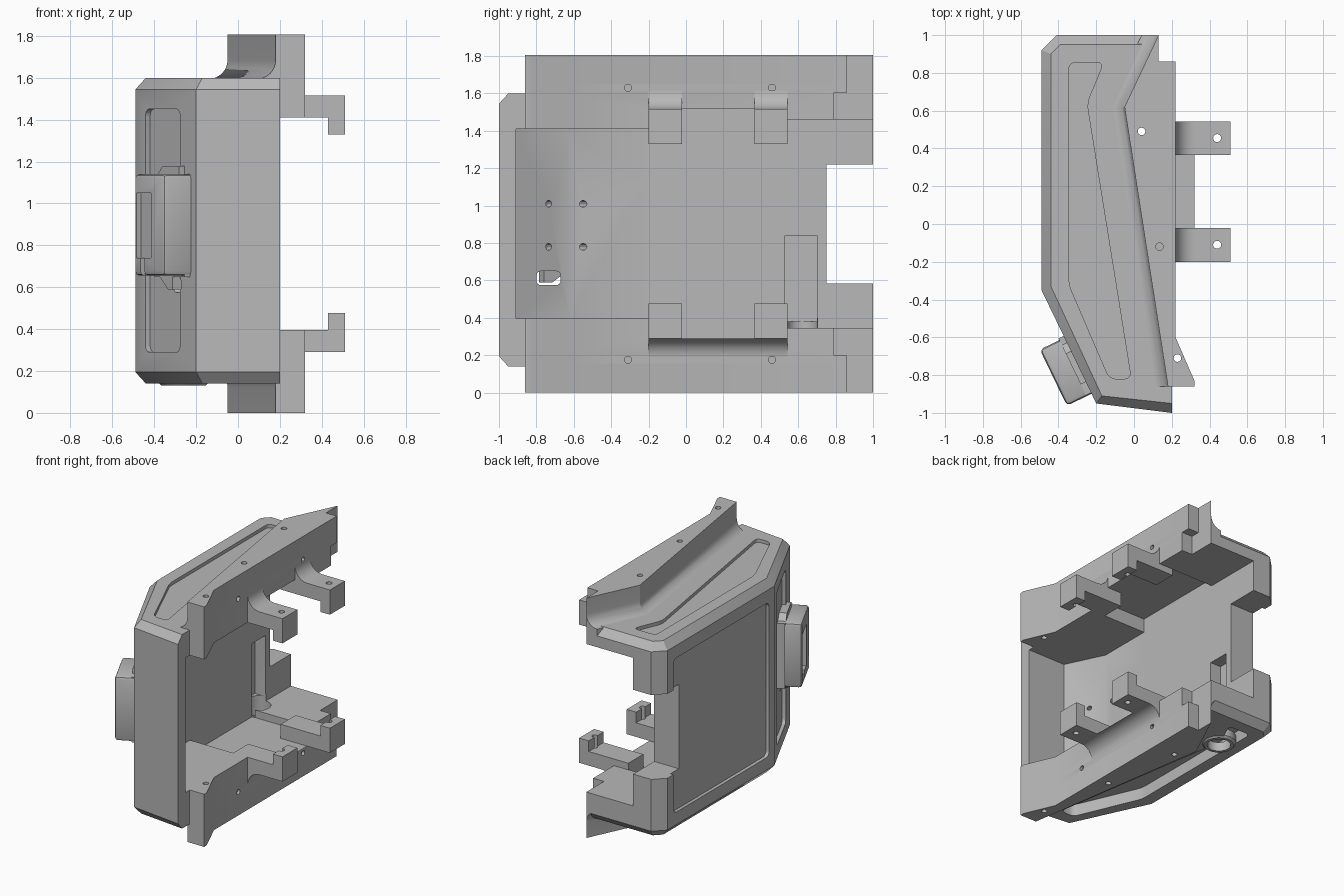
import bpy, bmesh, math
from mathutils import Vector

cube = bpy.data.objects.get("Cube")
if cube:
    bpy.data.objects.remove(cube)

MID = 0.903  # mirror height
grey = bpy.data.materials.new("plain grey")
grey.use_nodes = True
COL = (0.48, 0.48, 0.48, 1)
grey.diffuse_color = COL
grey.node_tree.nodes["Principled BSDF"].inputs["Base Color"].default_value = COL

# Slanted front-right face: along, outward, start corner
ALONG, OUT = Vector((0.435, -0.9, 0)), Vector((-0.9, -0.435, 0))
CORNER = Vector((-0.49, -0.35, 0))


def place(axis, p, q, h):
    if axis == "x":
        return Vector((h, p, q))
    if axis == "y":
        return Vector((p, h, q))
    if axis == "slant":
        return CORNER + ALONG * p + OUT * h + Vector((0, 0, q))
    return Vector((p, q, h))


def loft(name, rings, axis="z", bevel=0, edge_bevel=0):
    """Skin rings given as (height, outline); bevel rounds the long edges."""
    bm = bmesh.new()
    loops = [[bm.verts.new(place(axis, p, q, h)) for p, q in pts] for h, pts in rings]
    n = len(loops[0])
    sides = []
    for a, b in zip(loops, loops[1:]):
        for i in range(n):
            j = (i + 1) % n
            bm.faces.new((a[i], a[j], b[j], b[i]))
            sides.append(bm.edges.get((a[i], b[i])))
    bm.faces.new(loops[0])
    end = bm.faces.new(loops[-1])
    bmesh.ops.recalc_face_normals(bm, faces=bm.faces[:])
    if edge_bevel:
        bmesh.ops.bevel(bm, geom=sides + list(end.edges), offset=edge_bevel,
                        segments=2, profile=0.5, affect="EDGES")
    elif bevel:
        bmesh.ops.bevel(bm, geom=sides, offset=bevel, segments=4,
                        profile=0.5, affect="EDGES")
    bmesh.ops.recalc_face_normals(bm, faces=bm.faces[:])
    mesh = bpy.data.meshes.new(name)
    bm.to_mesh(mesh)
    bm.free()
    mesh.materials.append(grey)
    ob = bpy.data.objects.new(name, mesh)
    bpy.context.scene.collection.objects.link(ob)
    return ob


def prism(name, pts, a, b, axis="z", **kw):
    return loft(name, [(a, pts), (b, pts)], axis, **kw)


def rect(p0, p1, q0, q1):
    return [(p0, q0), (p1, q0), (p1, q1), (p0, q1)]


def circle(p, q, r, n=24):
    return [(p + r * math.cos(math.tau * i / n), q + r * math.sin(math.tau * i / n))
            for i in range(n)]


def flip(pts):
    return [(p, 2 * MID - q) for p, q in pts]


def cut(ob, cutters):
    for c in cutters:
        c.hide_render = True
        m = ob.modifiers.new("cut", "BOOLEAN")
        m.operation, m.solver, m.object = "DIFFERENCE", "EXACT", c
    bpy.context.view_layer.update()
    dg = bpy.context.evaluated_depsgraph_get()
    mesh = bpy.data.meshes.new_from_object(ob.evaluated_get(dg))
    ob.modifiers.clear()
    ob.data = mesh


parts, helpers = [], []

# Main housing with chamfered rim
outer = [(-.49, .92), (-.41, 1), (.13, 1), (.13, .86), (.2, .86), (.2, -1), (-.2, -.95), (-.49, -.35)]
inner = [(-.44, .9), (-.39, .95), (.13, .95), (.13, .86), (.2, .86), (.2, -.95), (-.17, -.91), (-.44, -.33)]
body = loft("housing", [(.14, inner), (.195, outer), (1.545, outer), (1.6, inner)])

# Flanges with a concave foot, top and bottom
flanges = []


def flange_outline(d):
    return [(.13 - d, 1), (.13, 1), (.13, .86), (.22, .86), (.22, -.6), (.32, -.83),
            (.32, -.86), (.18 - d, -.86), (-.05 - d, .62)]


R = .09
steps = [i / 8 * math.pi / 2 for i in range(9)]
for name, up in (("top_flange", True), ("bottom_flange", False)):
    levels = [(1.41, R)] + [(1.595 + R * (1 - math.cos(a)), R * (1 - math.sin(a))) for a in steps] + [(1.806, 0)]
    flanges.append(loft(name, [(h if up else 2 * MID - h, flange_outline(d)) for h, d in levels]))

# Interior cutters
cavity = prism("cavity_cutter", [(-.26, 1.1), (-.26, -.62), (-.12, -.91), (.6, -.91), (.6, 1.1)], .396, 1.41)
recess = prism("recess_cutter", rect(-.26, .6, -.2, .54), .29, 1.516)
rear = prism("rear_cutter", rect(-.26, .6, .535, 1.1), .346, 1.46)
notch = prism("notch_cutter", rect(-.7, .6, .75, 1.1), .585, 1.22)
step = prism("step_cutter", rect(.13, .6, .79, 1.1), .2, 1.606)
socket = prism("socket_cutter", circle(-.26, .62, .083), .05, .4)
channel = prism("channel_cutter", rect(-.35, -.2, .53, .7), .38, .84)
slot = prism("slot_cutter", rect(-.8, -.67, .575, .65), -.7, .1, "x", bevel=.025)

# Shallow rounded pockets on the outer faces
plan = [(-.345, .855), (-.16, .855), (-.25, .64), (-.015, -.82), (-.13, -.82), (-.345, -.32)]
pockets = [
    prism("top_pocket_cutter", plan, 1.575, 1.7, bevel=.035),
    prism("bottom_pocket_cutter", plan, .05, .231, bevel=.035),
    prism("side_pocket_cutter", rect(-.29, .85, .29, 1.45), -.6, -.465, "x", bevel=.04),
    prism("slant_pocket_cutter", rect(.11, .49, .29, 1.45), -.025, .1, "slant", bevel=.035),
]
latch_holes = [prism("latch_hole_cutter", circle(p, q, .018, 12), -.14, -.02, "slant")
               for p in (.28, .47) for q in (.78, 1.01)]
bolt_holes = [prism("bolt_hole_cutter", circle(x, y, .02, 16), -.1, 1.9)
              for x, y in ((.04, .49), (.135, -.12), (.23, -.71))]
side_holes = [prism("side_hole_cutter", circle(y, z, .019, 16), .12, .4, "x")
              for y in (-.31, .46) for z in (1.63, 2 * MID - 1.63)]

cut(body, [cavity, recess, rear, notch, step, channel, socket, slot] + pockets + latch_holes + bolt_holes)
for f in flanges:
    cut(f, [recess, rear, step] + bolt_holes + side_holes)
parts += [body] + flanges

# Hooked tabs, mirrored top and bottom
arc = [(.32 - .1 * math.sin(a), 1.616 - .1 * math.cos(a)) for a in steps]
hook = [(.1, 1.41), (.43, 1.41), (.43, 1.33), (.51, 1.33), (.51, 1.516)] + arc + [(.1, 1.616)]
tab_holes = []
for y0 in (-.2, .365):
    hole = prism("tab_hole_cutter", circle(.44, y0 + .09, .021, 16), 0, 1.9)
    tab_holes.append(hole)
    for name, prof in (("upper_tab", hook), ("lower_tab", flip(hook))):
        tab = prism(name, prof, y0, y0 + .178, "y")
        cut(tab, [hole])
        parts.append(tab)

# Curved lower bar between the tabs
parts.append(prism("lower_bar", flip([(.1, 1.516)] + arc + [(.1, 1.616)]), -.2, .54, "y"))

# Ring around the socket underneath
ring = loft("socket_ring", [(.13, circle(-.26, .62, .105)), (.145, circle(-.26, .62, .12)),
                            (.2, circle(-.26, .62, .12))])
cut(ring, [socket])
parts.append(ring)

# Latch box on the slanted face
mount_shape = [(.27, .65), (.33, .65), (.42, .59), (.47, .59), (.47, .65), (.6, .65),
               (.6, 1.14), (.54, 1.14), (.54, 1.18), (.36, 1.18), (.31, 1.14), (.27, 1.14)]
parts.append(prism("latch_mount", mount_shape, -.03, .03, "slant"))
latch = prism("latch_box", rect(.28, .61, .655, 1.14), -.02, .145, "slant", edge_bevel=.022)
window = prism("latch_window_cutter", rect(.31, .47, .74, 1.05), .12, .2, "slant")
groove = prism("latch_groove_cutter", rect(.355, .4, .6, .75), .12, .2, "slant")
cut(latch, [window, groove])
parts.append(latch)

# Remove cutters and finish shading
helpers = [cavity, recess, rear, notch, step, socket, channel, slot, window, groove]
for h in helpers + pockets + latch_holes + bolt_holes + side_holes + tab_holes:
    bpy.data.objects.remove(h)
bpy.ops.object.select_all(action="DESELECT")
for ob in parts:
    ob.select_set(True)
bpy.context.view_layer.objects.active = body
bpy.ops.object.shade_smooth_by_angle(angle=math.radians(28))
